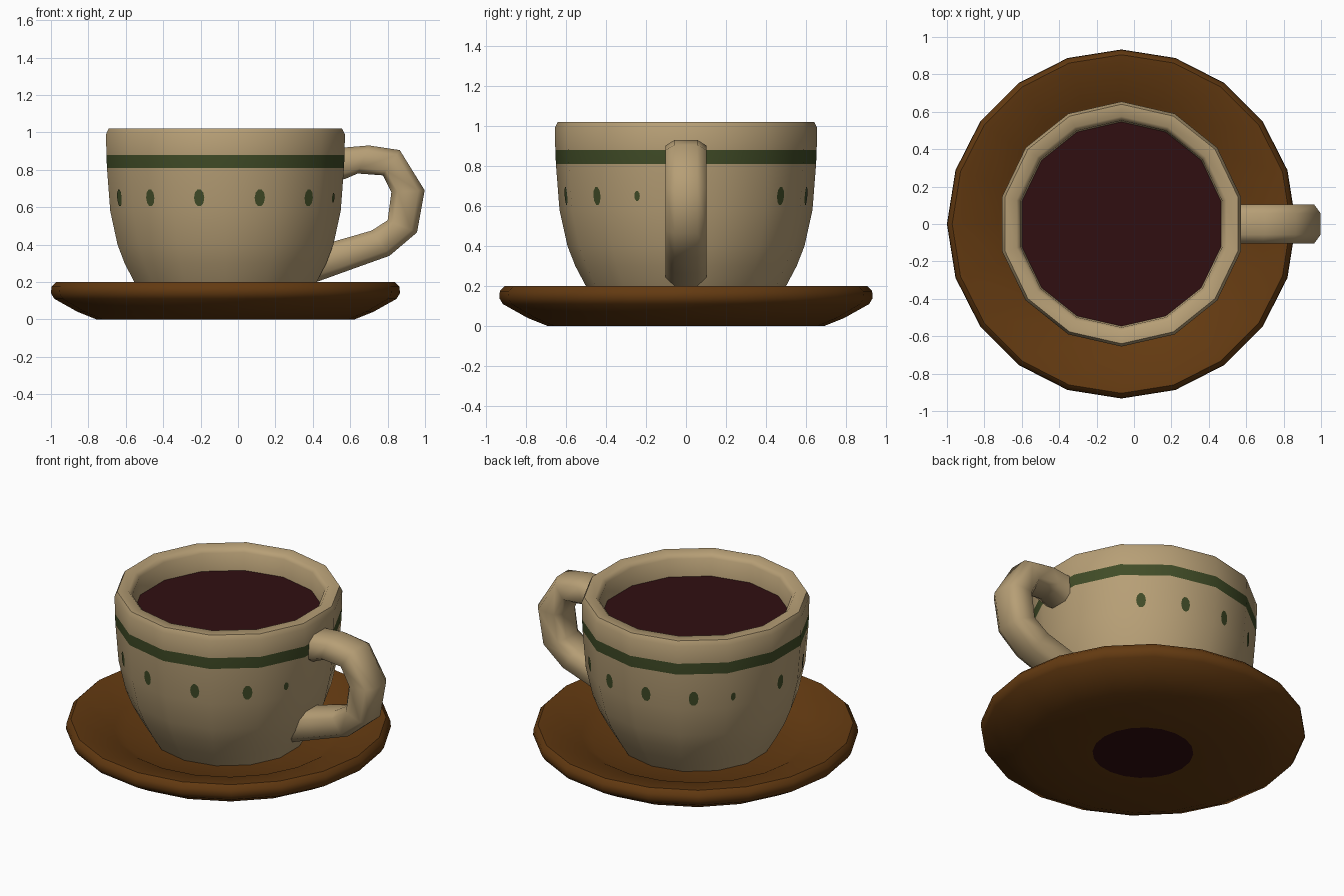
import bpy, math

if "Cube" in bpy.data.objects:
    bpy.data.objects.remove(bpy.data.objects["Cube"])

CX = -0.067          # shared axis of cup and saucer
SIDES = 14           # cup facets


def material(name, rgb):
    m = bpy.data.materials.new(name)
    m.diffuse_color = (*rgb, 1)
    m.use_nodes = True
    m.node_tree.nodes["Principled BSDF"].inputs["Base Color"].default_value = m.diffuse_color
    return m


cream = material("cream_glaze", (0.47, 0.345, 0.18))
green = material("green_paint", (0.052, 0.072, 0.020))
brown = material("brown_saucer", (0.125, 0.042, 0.0055))
wine = material("dark_drink", (0.030, 0.0045, 0.0055))


def make(name, verts, faces, mats, angle=50):
    me = bpy.data.meshes.new(name)
    me.from_pydata(verts, [], faces)
    for m in mats:
        me.materials.append(m)
    ob = bpy.data.objects.new(name, me)
    bpy.context.collection.objects.link(ob)
    bpy.ops.object.select_all(action='DESELECT')
    ob.select_set(True)
    bpy.context.view_layer.objects.active = ob
    bpy.ops.object.shade_smooth_by_angle(angle=math.radians(angle))
    return ob


def point(r, a, z):
    """Angle a is measured from the front (-y) towards +x."""
    return (CX + r * math.sin(a), -r * math.cos(a), z)


def lathe(name, profile, n, mats):
    """Spin a profile that runs bottom-centre, outside, top-centre."""
    ring = profile[1:-1]
    verts = [point(r, 2 * math.pi * i / n, z) for r, z in ring for i in range(n)]
    bottom, top = len(verts), len(verts) + 1
    verts += [point(0, 0, profile[0][1]), point(0, 0, profile[-1][1])]
    faces, last = [], (len(ring) - 1) * n
    for i in range(n):
        j = (i + 1) % n
        faces.append((bottom, j, i))
        faces.append((top, last + i, last + j))
        for k in range(len(ring) - 1):
            faces.append((k * n + i, k * n + j, (k + 1) * n + j, (k + 1) * n + i))
    return make(name, verts, faces, mats)


# Saucer, with the dark patch under its centre
saucer = lathe("saucer", [(0, 0), (.29, 0), (.69, 0), (.79, .04), (.915, .11),
                          (.933, .14), (.93, .175), (.905, .2), (.87, .195),
                          (.66, .135), (.60, .10), (.3, .10), (0, .10)],
               20, [brown, wine])
for p in saucer.data.polygons:
    if p.center.z < .001 and math.hypot(p.center.x - CX, p.center.y) < .29:
        p.material_index = 1

# Cup, with a green band painted around the outside
outer = [(.44, .10), (.50, .2), (.553, .3), (.592, .4), (.632, .58),
         (.65, .81), (.653, .88), (.655, .99)]
inner = [(.64, 1.02), (.575, 1.02), (.553, .995), (.545, .87), (.50, .5), (.4, .2)]
cup = lathe("cup", [(0, .10)] + outer + inner + [(0, .18)], SIDES, [cream, green])
for p in cup.data.polygons:
    if .81 < p.center.z < .88 and math.hypot(p.center.x - CX, p.center.y) > .6:
        p.material_index = 1

# Drink
lathe("drink", [(0, .86), (.546, .86), (.549, .885), (0, .885)], SIDES, [wine])


# Painted dots laid on the faceted cup wall
def wall(a, z):
    for (r0, z0), (r1, z1) in zip(outer, outer[1:]):
        if z0 <= z <= z1:
            r = r0 + (r1 - r0) * (z - z0) / (z1 - z0)
    step = 2 * math.pi / SIDES
    return r * math.cos(step / 2) / math.cos(a % step - step / 2) + .004


verts, faces = [], []
for deg in (17, 45, 67, 139, 163, 188, 214, 235, 266, 295, 320, 347):
    s = .55 if deg in (67, 235) else 1
    a0, base = math.radians(deg), len(verts)
    verts.append(point(wall(a0, .65), a0, .65))
    for i in range(10):
        t = 2 * math.pi * i / 10
        a, z = a0 + s * .045 * math.cos(t), .65 + s * .047 * math.sin(t)
        verts.append(point(wall(a, z), a, z))
        faces.append((base, base + 1 + i, base + 1 + (i + 1) % 10))
make("painted_dots", verts, faces, [green])

# Handle: rounded sections between outer and inner outline points (x, z)
pairs = [((.50, .915), (.50, .74)), ((.58, .92), (.57, .75)), ((.70, .93), (.64, .78)),
         ((.865, .905), (.775, .77)), ((.998, .69), (.82, .68)),
         ((.957, .465), (.80, .53)), ((.81, .34), (.715, .475)),
         ((.60, .265), (.56, .43)), ((.42, .20), (.42, .39))]
section = [(1, .55), (.62, 1), (-.62, 1), (-1, .55), (-1, -.55), (-.62, -1), (.62, -1), (1, -.55)]
verts, faces = [], []
for (ox, oz), (ix, iz) in pairs:
    for u, v in section:
        verts.append(((ox + ix) / 2 + u * (ox - ix) / 2, .103 * v,
                      (oz + iz) / 2 + u * (oz - iz) / 2))
m = len(section)
for k in range(len(pairs) - 1):
    for i in range(m):
        j = (i + 1) % m
        faces.append((k * m + i, k * m + j, (k + 1) * m + j, (k + 1) * m + i))
faces.append(tuple(reversed(range(m))))
faces.append(tuple(range(len(verts) - m, len(verts))))
handle = make("handle", verts, faces, [cream], 60)

# Make the handle normals face outwards
bpy.ops.object.mode_set(mode='EDIT')
bpy.ops.mesh.select_all(action='SELECT')
bpy.ops.mesh.normals_make_consistent(inside=False)
bpy.ops.object.mode_set(mode='OBJECT')
